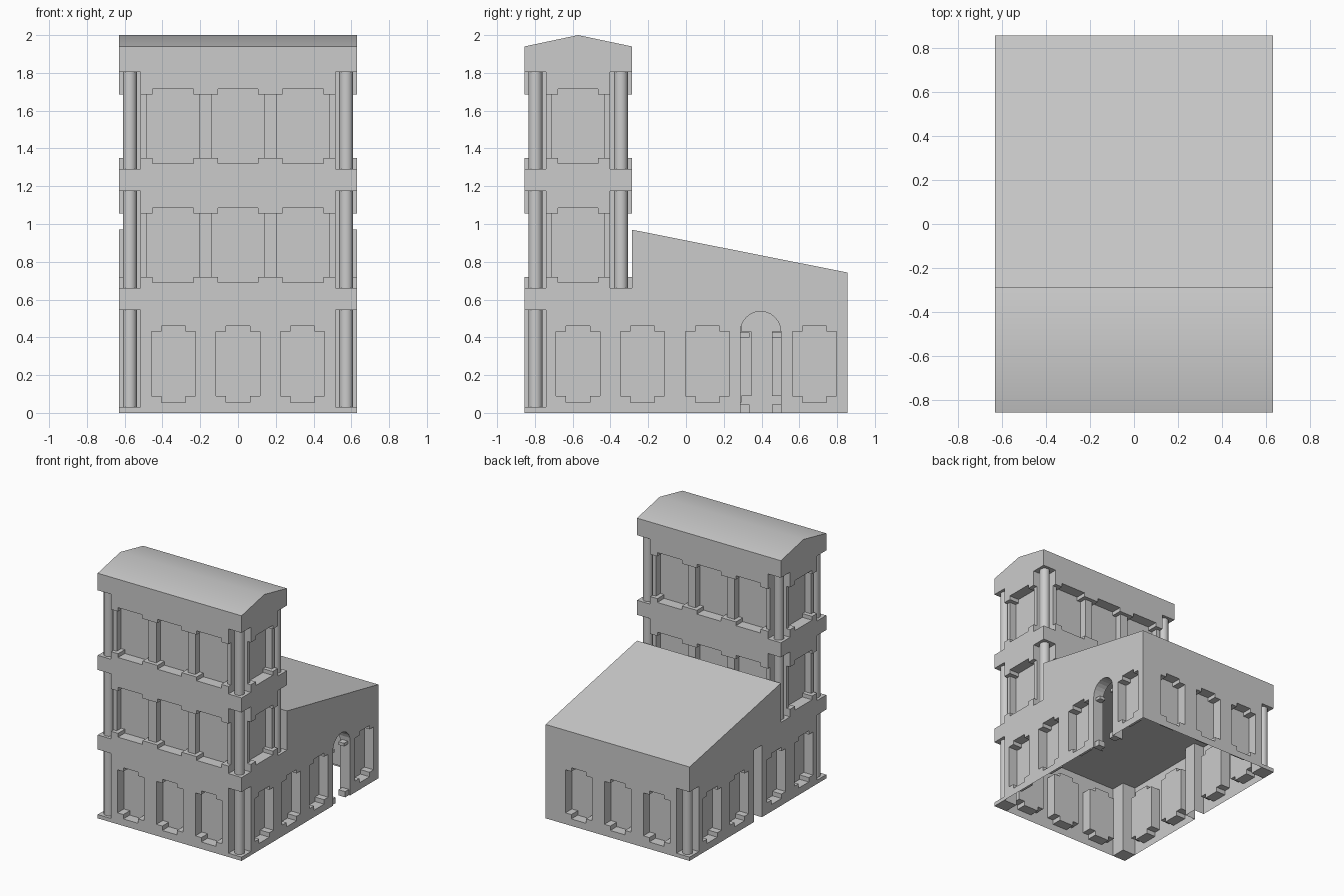
import bpy, bmesh, math
from mathutils import Vector

if "Cube" in bpy.data.objects:
    bpy.data.objects.remove(bpy.data.objects["Cube"])

HX, Y0, Y1, YT = 0.63, -0.855, 0.855, -0.287   # half width, front, back, tower back
N = 0.115                                      # corner notch size
YC = (Y0 + YT) / 2


def finish(name, bm, smooth=None):
    bmesh.ops.remove_doubles(bm, verts=bm.verts, dist=1e-5)
    bmesh.ops.recalc_face_normals(bm, faces=bm.faces)
    if smooth:
        for f in bm.faces:
            f.smooth = smooth(f.normal)
    me = bpy.data.meshes.new(name)
    bm.to_mesh(me)
    bm.free()
    bpy.context.collection.objects.link(bpy.data.objects.new(name, me))


def prism(name, pts, x0, x1, smooth=None):
    """Extrude a (y, z) profile along x."""
    bm = bmesh.new()
    face = bm.faces.new([bm.verts.new((x0, y, z)) for y, z in pts])
    ext = bmesh.ops.extrude_face_region(bm, geom=[face], use_keep_orig=True)
    bmesh.ops.translate(bm, vec=(x1 - x0, 0, 0),
                        verts=[v for v in ext["geom"] if isinstance(v, bmesh.types.BMVert)])
    finish(name, bm, smooth)


def box(name, x0, x1, y0, y1, z0, z1):
    prism(name, [(y0, z0), (y1, z0), (y1, z1), (y0, z1)], x0, x1)


def wall(name, place, us, zs, depth, end0=N, end1=N):
    """Stepped wall sheet: each grid cell sits at its own depth; None is open."""
    us, zs = sorted(set(us)), sorted(set(zs))
    bm = bmesh.new()
    nu, nz = len(us) - 1, len(zs) - 1
    d = [[depth((us[i] + us[i + 1]) / 2, (zs[j] + zs[j + 1]) / 2)
          for j in range(nz)] for i in range(nu)]

    def quad(*p):
        bm.faces.new([bm.verts.new(place(*q)) for q in p])

    for i in range(nu + 1):
        for j in range(nz + 1):
            if i < nu and j < nz and d[i][j] is not None:
                a = d[i][j]
                quad((us[i], zs[j], a), (us[i + 1], zs[j], a),
                     (us[i + 1], zs[j + 1], a), (us[i], zs[j + 1], a))
            if j < nz:      # vertical returns
                a = end0 if i == 0 else d[i - 1][j]
                b = end1 if i == nu else d[i][j]
                if None not in (a, b) and abs(a - b) > 1e-6:
                    quad((us[i], zs[j], a), (us[i], zs[j], b),
                         (us[i], zs[j + 1], b), (us[i], zs[j + 1], a))
            if i < nu and 0 < j < nz:      # ledges and soffits
                a, b = d[i][j - 1], d[i][j]
                if None not in (a, b) and abs(a - b) > 1e-6:
                    quad((us[i], zs[j], a), (us[i], zs[j], b),
                         (us[i + 1], zs[j], b), (us[i + 1], zs[j], a))
    finish(name, bm)


# wall placements: u along the wall, d inwards
def front(u, z, d): return (u, Y0 + d, z)
def back(u, z, d): return (u, Y1 - d, z)
def tower_back(u, z, d): return (u, YT - d, z)
def right(u, z, d): return (HX - d, u, z)
def left(u, z, d): return (-HX + d, u, z)


# ground floor walls with recessed cross-shaped panels
def ground_wall(name, place, u0, u1, centres, slot=None, slot_depth=None, e0=N, e1=N):
    us = [u0, u1] + [c + s for c in centres for s in (-.116, -.064, .064, .116)]
    if slot:
        us += slot

    def depth(u, z):
        if slot and slot[0] < u < slot[1]:
            return slot_depth
        for c in centres:
            a = abs(u - c)
            if (a < .116 and .09 < z < .43) or (a < .064 and .055 < z < .46):
                return .08
        return 0
    wall(name, place, us, [0, .055, .09, .43, .46, .57], depth, e0, e1)


three = [-.341, 0, .341]
ground_wall("front_wall", front, -HX + N, HX - N, three)
ground_wall("back_wall", back, -HX + N, HX, three, e1=0)
ground_wall("right_wall", right, Y0 + N, Y1, [-.572, -.231, .113, .681],
            [.278, .512], None, e1=0)
ground_wall("left_wall", left, Y0 + N, Y1 - N, [-.572, -.231, .231, .572], [-.05, .05], .09)

# arched doorway
cy, r, spring = .395, .107, .43
arch = [(cy + r * math.cos(math.pi * k / 12), spring + r * math.sin(math.pi * k / 12))
        for k in range(13)]
prism("door_arch", [(.278, 0), (.278, .572), (.512, .572), (.512, 0), (cy + r, 0)]
      + arch + [(cy - r, 0)], HX - .09, HX)
for s in (-1, 1):
    ya, yb = sorted((cy + s * r, cy + s * .06))
    box("door_impost", HX - .07, HX - .02, ya, yb, .40, .425)
    box("door_base", HX - .07, HX - .01, ya, yb, 0, .045)


# upper floors: slightly set-back posts and deeper panels between solid rails
POST, PANEL = .03, .085


def upper_wall(name, place, z, u0, u1, bays):
    us = [u0, u1] + [v for a, b in bays for v in (a, a + .032, b - .032, b)]
    zs = [z, z + .06, z + .09, z + .425, z + .455, z + .57]

    def depth(u, h):
        mid = zs[2] < h < zs[3]
        for a, b in bays:
            if (mid and a < u < b) or (a + .032 < u < b - .032 and zs[1] < h < zs[4]):
                return PANEL
        return POST if mid else 0
    wall(name, place, us, zs, depth)


bays = [(-.484, -.204), (-.138, .138), (.204, .484)]
side_bay = [(Y0 + N + .031, YT - N - .031)]
for z in (.63, 1.26):
    for nm, pl in (("upper_front_wall", front), ("upper_back_wall", tower_back)):
        upper_wall(nm, pl, z, -HX + N, HX - N, bays)
    for nm, pl in (("upper_right_wall", right), ("upper_left_wall", left)):
        upper_wall(nm, pl, z, Y0 + N, YT - N, side_bay)


# corner columns with square bases and capitals
def column(sx, ye, sy, z0, z1, base, cap):
    xa, xb = sorted((sx * HX, sx * (HX - N)))
    ya, yb = sorted((ye, ye - sy * N))
    box("column_base", xa, xb, ya, yb, z0, z0 + base)
    box("column_capital", xa, xb, ya, yb, z1 - cap, z1)
    bm = bmesh.new()
    bmesh.ops.create_cone(bm, cap_ends=True, segments=24, radius1=.037, radius2=.037,
                          depth=z1 - z0 - base - cap)
    bmesh.ops.translate(bm, verts=bm.verts,
                        vec=Vector(((xa + xb) / 2, (ya + yb) / 2, (z0 + base + z1 - cap) / 2)))
    finish("column", bm, lambda n: abs(n.z) < .5)


for sx in (-1, 1):
    column(sx, Y0, -1, 0, .57, .03, .025)
    for z in (.63, 1.26):
        column(sx, Y0, -1, z, z + .57, .03, .025)
        column(sx, YT, 1, z, z + .57, .03, .025)
column(-1, Y1, 1, 0, .57, .03, .025)

# floor bands
for z in (.57, 1.20):
    box("floor_band", -HX, HX, Y0, YT, z, z + .06)

# roofs
slope = lambda n: n.z > .9
prism("tower_roof", [(Y0, 1.825), (YT, 1.825), (YT, 1.94), (YC, 2.0), (Y0, 1.94)], -HX, HX, slope)
prism("lean_to_roof", [(YT, .57), (Y1, .57), (Y1, .743), (YT, .97)], -HX, HX)
